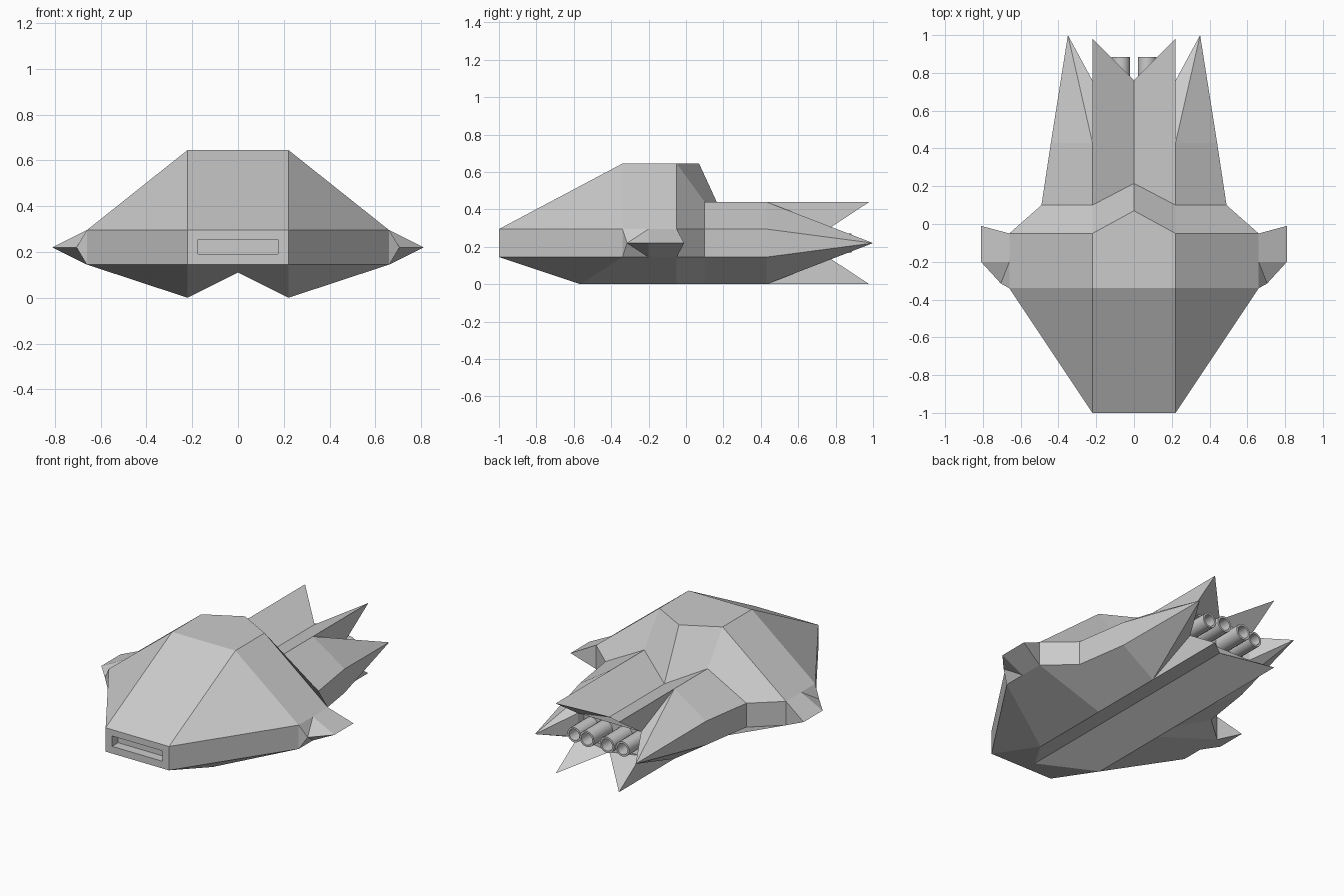
import bpy, bmesh
from mathutils import Vector

if "Cube" in bpy.data.objects:
    bpy.data.objects.remove(bpy.data.objects["Cube"])

MID = 0.22                 # horizontal symmetry plane of the tail and belt
T, B = 0.295, 0.145        # belt top and bottom
ROOF, RIDGE, GROOVE = 0.645, 0.44, 0.33


def flip(polys):
    """Reflect polygons through the belt's mid plane."""
    return [[(x, y, 2 * MID - z) for x, y, z in p] for p in polys]


def finish(bm, name):
    me = bpy.data.meshes.new(name)
    bm.to_mesh(me)
    bm.free()
    ob = bpy.data.objects.new(name, me)
    bpy.context.collection.objects.link(ob)
    return ob


def symmetric_part(name, polys):
    """Make a welded mesh from right-half polygons and their mirror images."""
    bm = bmesh.new()
    for side in (1, -1):
        for p in polys:
            bm.faces.new([bm.verts.new((side * x, y, z)) for x, y, z in p])
    bmesh.ops.remove_doubles(bm, verts=bm.verts, dist=0.0005)
    bmesh.ops.recalc_face_normals(bm, faces=bm.faces)
    return finish(bm, name)


def bridge(a, b):
    """Quads between two equally long point rows."""
    return [[a[i], a[i + 1], b[i + 1], b[i]] for i in range(len(a) - 1)]


# Belt outline, running from nose to tail
outline = [(.22, -1), (.66, -.34), (.66, -.05), (.49, .10), (.44, .43)]
belt_top = [(x, y, T) for x, y in outline]
belt_low = [(x, y, B) for x, y in outline]
hull = bridge(belt_top, belt_low)

# Nose plate with recessed slot
outer = [(0, -1, T), (.22, -1, T), (.22, -1, B), (0, -1, B)]
slot = [(0, -1, .255), (.175, -1, .255), (.175, -1, .19), (0, -1, .19)]
slot_in = [(x, -.94, z) for x, y, z in slot]
hull += bridge(outer, slot) + bridge(slot, slot_in) + [slot_in]

# Cabin: windscreen, roof, sides and sloping back
roof_f, roof_b = (.22, -.34, ROOF), (.22, -.05, ROOF)
mid_f, mid_b = (0, -.34, ROOF), (0, .07, ROOF)
ridge_f, groove_f = (.22, .10, RIDGE), (0, .215, GROOVE)
hull += [
    [outer[0], belt_top[0], roof_f, mid_f],
    [mid_f, roof_f, roof_b, mid_b],
    [belt_top[0], belt_top[1], roof_f],
    [roof_f, belt_top[1], belt_top[2], roof_b],
    [roof_b, belt_top[2], belt_top[3], ridge_f],
    [mid_b, roof_b, ridge_f, groove_f],
]

# Upper tail deck
ridge_m, fin_tip, groove_b = (.22, .43, RIDGE), (.22, .98, RIDGE), (0, .76, GROOVE)
hull += [
    [groove_f, ridge_f, ridge_m, fin_tip, groove_b],
    [ridge_f, belt_top[3], belt_top[4], ridge_m],
]

# Keel: twin ridges with a V groove between
keel = [(.22, y, 0) for y in (-.565, -.05, .10, .43)]
keel_groove = (0, -.88, .11)
hull += [
    [outer[3], belt_low[0], keel[0], keel_groove],
    [belt_low[0], belt_low[1], keel[0]],
    [keel_groove, *keel, (.22, .98, 0), (0, .76, .11)],
] + bridge(belt_low[1:], keel)

# Tail fins, side spikes and engine bay, same above and below
spike, bay, bay_mid = (.35, 1, MID), (.22, .76, T), (0, .76, T)
bay_in, bay_mid_in = (.22, .70, T), (0, .70, T)
tail = [
    [ridge_m, fin_tip, bay],
    [fin_tip, groove_b, bay],
    [groove_b, bay, bay_mid],
    [ridge_m, belt_top[4], spike],
    [ridge_m, spike, bay],
    [bay_mid, bay, bay_in, bay_mid_in],
]
hull += tail + flip(tail)
low = lambda p: (p[0], p[1], B)
hull += [
    [belt_top[4], belt_low[4], spike],
    [bay, low(bay), spike],
    [bay, low(bay), low(bay_in), bay_in],
    [bay_in, low(bay_in), low(bay_mid_in), bay_mid_in],
]
symmetric_part("hull", hull)

# Stub wings on the belt
root = [(.66, y, T) for y in (-.34, -.20, -.05)]
nose, tip_f, tip_b = (.705, -.315, MID), (.81, -.20, MID), (.81, -.01, MID)
wing = [
    [root[0], root[1], nose],
    [root[1], tip_f, nose],
    [root[1], root[2], tip_b, tip_f],
]
wing += flip(wing) + [
    [root[0], low(root[0]), nose],
    [root[2], low(root[2]), tip_b],
    [root[0], root[1], root[2], low(root[2]), low(root[1]), low(root[0])],
]
symmetric_part("stub_wings", wing)


# Engine tubes: hollow cylinders in a row
def engine(name, x, z, r, y0, y1):
    bpy.ops.mesh.primitive_cylinder_add(
        vertices=16, radius=r, depth=y1 - y0,
        location=(x, (y0 + y1) / 2, z), rotation=(-1.5707963, 0, 0))
    ob = bpy.context.object
    ob.name = name
    bm = bmesh.new()
    bm.from_mesh(ob.data)
    end = max(bm.faces, key=lambda f: f.calc_center_median().z)
    bmesh.ops.inset_region(bm, faces=[end], thickness=r * 0.25)
    bore = bmesh.ops.extrude_discrete_faces(bm, faces=[end])["faces"][0]
    bmesh.ops.translate(bm, verts=bore.verts, vec=Vector((0, 0, -0.12)))
    bm.to_mesh(ob.data)
    bm.free()
    bpy.ops.object.shade_smooth_by_angle()


for side, label in ((1, "right"), (-1, "left")):
    engine("inner_engine_" + label, side * .07, MID, .05, .69, .885)
    engine("outer_engine_" + label, side * .168, MID - .005, .047, .69, .87)
